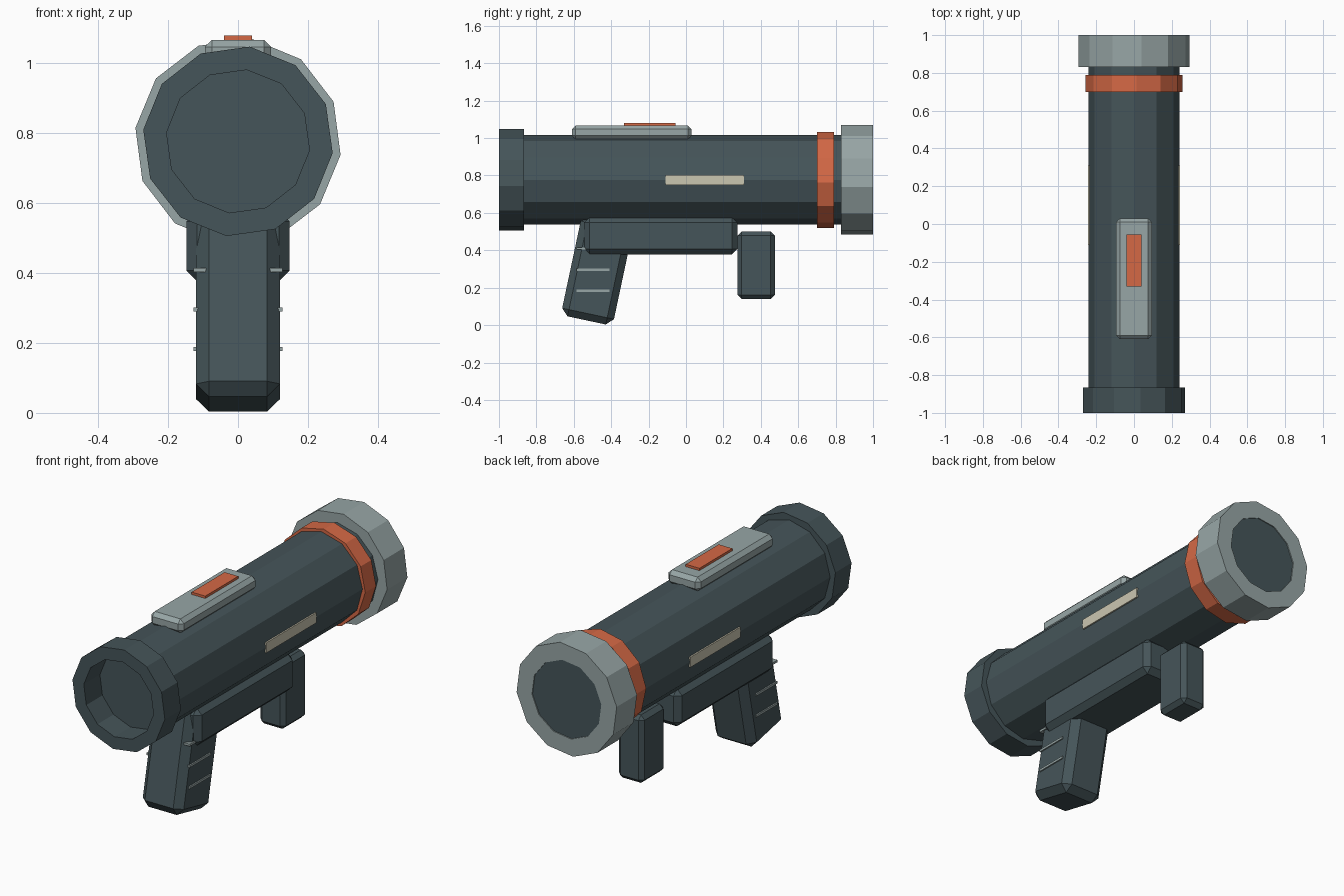
import bpy, bmesh, math
from mathutils import Matrix

cube = bpy.data.objects.get("Cube")
if cube:
    bpy.data.objects.remove(cube, do_unlink=True)

AXIS_Z = 0.777
SIDES = 12


def material(name, rgb):
    m = bpy.data.materials.new(name)
    m.use_nodes = True
    m.diffuse_color = (*rgb, 1)
    m.node_tree.nodes["Principled BSDF"].inputs["Base Color"].default_value = (*rgb, 1)
    return m


dark = material("dark slate", (0.06, 0.09, 0.1))
light = material("light grey", (0.31, 0.38, 0.38))
orange = material("burnt orange", (0.66, 0.14, 0.06))
cream = material("cream", (0.6, 0.57, 0.44))


def finish(name, bm, mat):
    bmesh.ops.recalc_face_normals(bm, faces=bm.faces)
    mesh = bpy.data.meshes.new(name)
    bm.to_mesh(mesh)
    bm.free()
    mesh.materials.append(mat)
    obj = bpy.data.objects.new(name, mesh)
    bpy.context.collection.objects.link(obj)
    return obj


def ring(name, outer, inner, y0, y1, mat, turn=0):
    """Twelve-sided ring along y; an inner radius of zero gives a solid tube."""
    bm = bmesh.new()
    loops = []
    for r, y in ((outer, y0), (outer, y1), (inner, y1), (inner, y0)):
        if r == 0:
            continue
        angles = [math.radians(turn) + math.tau * k / SIDES for k in range(SIDES)]
        loops.append([bm.verts.new((r * math.sin(a), y, AXIS_Z + r * math.cos(a))) for a in angles])
    if inner == 0:
        for loop in loops:
            bm.faces.new(loop)
    pairs = len(loops) if inner else 1
    for i in range(pairs):
        a, b = loops[i], loops[(i + 1) % len(loops)]
        for k in range(SIDES):
            n = (k + 1) % SIDES
            bm.faces.new((a[k], a[n], b[n], b[k]))
    return finish(name, bm, mat)


def box(name, center, size, mat, bevel=0, tilt=0):
    bm = bmesh.new()
    bmesh.ops.create_cube(bm, size=1, matrix=Matrix.Diagonal((*size, 1)))
    if bevel:
        bmesh.ops.bevel(bm, geom=bm.edges[:], offset=bevel, segments=1,
                        profile=0.5, affect='EDGES')
    obj = finish(name, bm, mat)
    obj.location = center
    obj.rotation_euler.x = math.radians(tilt)
    return obj


# Barrel and its collars
ring("barrel", 0.24, 0, -0.865, 0.995, dark)
ring("front_collar", 0.273, 0.206, -1, -0.865, dark, turn=7)
ring("back_collar", 0.296, 0.205, 0.83, 1, light, turn=7.5)
ring("orange_band", 0.257, 0.22, 0.70, 0.79, orange, turn=3)

# Top rail and button
box("top_rail", (0, -0.29, 1.03), (0.19, 0.64, 0.075), light, 0.02)
box("top_button", (0, -0.193, 1.07), (0.08, 0.276, 0.02), orange)

# Side label plates
for side, label in ((1, "left"), (-1, "right")):
    box(label + "_label", (side * 0.239, 0.1, 0.775), (0.008, 0.42, 0.054), cream)

# Underside housing and grips
box("housing", (0, -0.135, 0.478), (0.296, 0.82, 0.2), dark, 0.03)
box("fore_grip", (0, 0.375, 0.32), (0.15, 0.2, 0.36), dark, 0.022)
box("rear_grip", (0, -0.474, 0.294), (0.24, 0.283, 0.55), dark, 0.037, tilt=-12)

# Grip ridges showing on both sides
for i in range(3):
    box(f"grip_ridge_{i + 1}", (0, -0.497, 0.183 + i * 0.113), (0.254, 0.176, 0.012), light)
